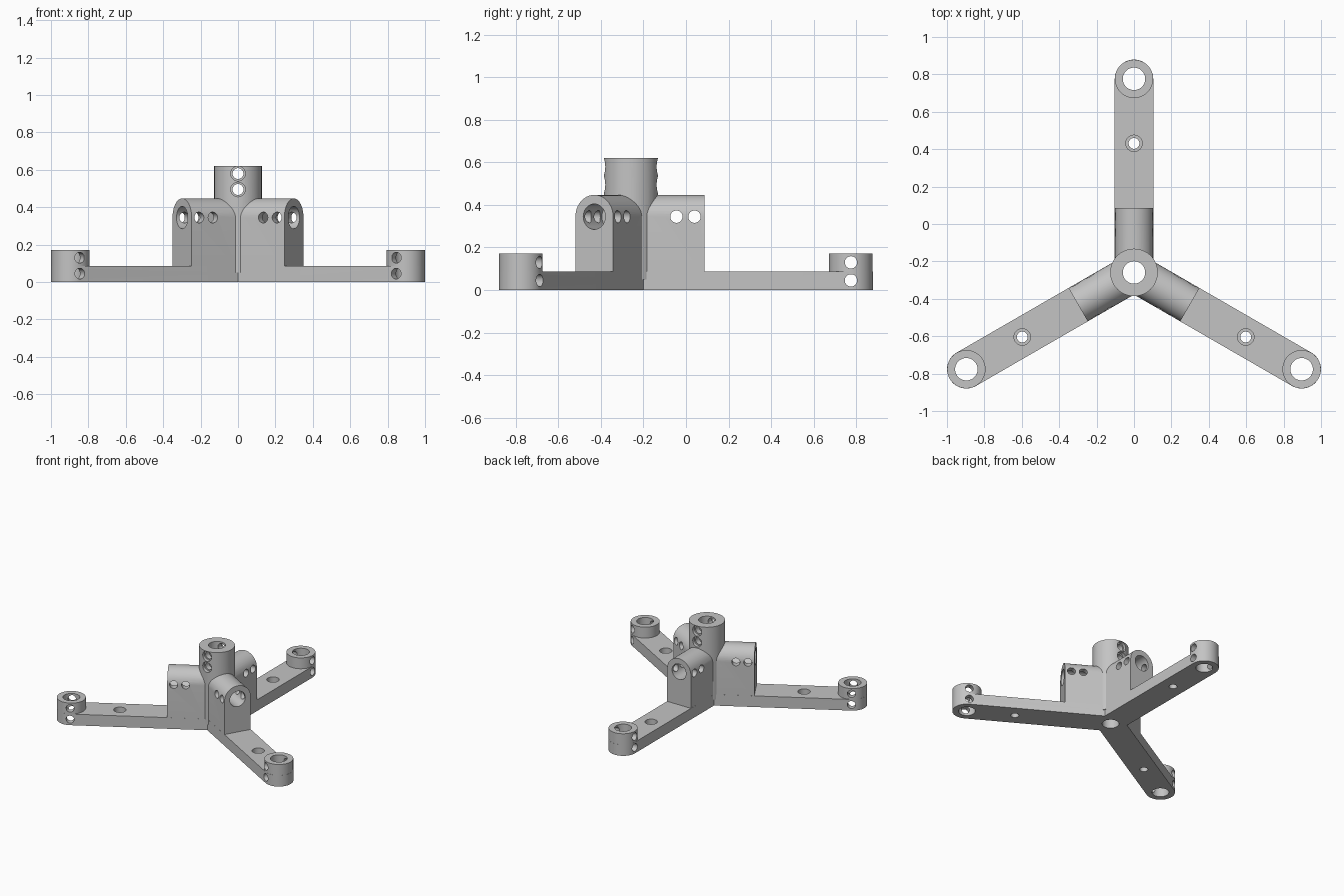
import bpy, bmesh, math
from math import pi, cos, sin
from mathutils import Matrix, Vector

cube = bpy.data.objects.get("Cube")
if cube:
    bpy.data.objects.remove(cube, do_unlink=True)

# Main dimensions
HALF = 0.103        # half width of an arm
INNER = HALF - 0.0005   # raised parts sit a hair inside the base edge
REACH = 1.035       # hub centre to foot centre
ARM_TOP = 0.087
FOOT_TOP = 0.172
BLOCK_START = 0.065
BLOCK_END = 0.345
BORE_Z = 0.345
COLUMN_TOP = 0.62
SCREW = 0.69        # hub centre to screw hole
BORE = 0.06
PIN = 0.029
HUB = Matrix.Translation((0, -0.259, 0))
ARMS = [HUB @ Matrix.Rotation(math.radians(d), 4, "Z") for d in (90, 210, 330)]

grey = bpy.data.materials.new("plain grey")
grey.use_nodes = True
grey.diffuse_color = (0.55, 0.55, 0.55, 1)
grey.node_tree.nodes["Principled BSDF"].inputs["Base Color"].default_value = grey.diffuse_color


def prism(name, outline, depth, place):
    """Extrude a closed 3D outline along a vector, then place it."""
    bm = bmesh.new()
    face = bm.faces.new([bm.verts.new(p) for p in outline])
    moved = bmesh.ops.extrude_face_region(bm, geom=[face])["geom"]
    bmesh.ops.translate(bm, vec=depth, verts=[v for v in moved if isinstance(v, bmesh.types.BMVert)])
    bmesh.ops.transform(bm, matrix=place, verts=bm.verts)
    bmesh.ops.recalc_face_normals(bm, faces=bm.faces)
    mesh = bpy.data.meshes.new(name)
    bm.to_mesh(mesh)
    bm.free()
    mesh.materials.append(grey)
    obj = bpy.data.objects.new(name, mesh)
    bpy.context.collection.objects.link(obj)
    return obj


def rod(start, end, radius, place, name="hole_cutter", sides=48):
    """Cylinder between two points."""
    start, end = Vector(start), Vector(end)
    turn = (end - start).to_track_quat("Z", "Y")
    ring = [start + turn @ Vector((radius * cos(2 * pi * i / sides), radius * sin(2 * pi * i / sides), 0))
            for i in range(sides)]
    return prism(name, ring, end - start, place)


def combine(body, other, operation):
    mod = body.modifiers.new("combine", "BOOLEAN")
    mod.operation, mod.solver, mod.object = operation, "EXACT", other
    bpy.context.view_layer.objects.active = body
    bpy.ops.object.modifier_apply(modifier=mod.name)
    bpy.data.objects.remove(other, do_unlink=True)


def arc(first, last, steps=24):
    return [first + (last - first) * i / steps for i in range(steps + 1)]


# Three-armed flat base with round ends, drawn as one outline
lobe = [Vector((HALF / math.sqrt(3), -HALF, 0))]
lobe += [Vector((REACH + HALF * cos(a), HALF * sin(a), 0)) for a in arc(-pi / 2, pi / 2)]
star = [place @ p for place in ARMS for p in lobe]
body = prism("tripod_bracket", star, (0, 0, ARM_TOP), Matrix())

# Central column, then an arched socket block and a round foot on each arm
combine(body, rod((0, 0, 0.05), (0, 0, COLUMN_TOP), 0.127, HUB, "column", 64), "UNION")
arch = [(BLOCK_START, -INNER, 0.03), (BLOCK_START, INNER, 0.03)]
arch += [(BLOCK_START, INNER * cos(a), BORE_Z + INNER * sin(a)) for a in arc(0, pi)]
for place in ARMS:
    combine(body, prism("socket_block", arch, (BLOCK_END - BLOCK_START, 0, 0), place), "UNION")
    combine(body, rod((REACH, 0, 0.04), (REACH, 0, FOOT_TOP), INNER, place, "foot"), "UNION")

# Column bore and counterbored pin holes
combine(body, rod((0, 0, -0.1), (0, 0, 0.8), BORE, HUB), "DIFFERENCE")
for z in (0.495, 0.58):
    combine(body, rod((0, -0.3, z), (0, 0.3, z), PIN, HUB, sides=32), "DIFFERENCE")
    for side in (-1, 1):
        combine(body, rod((0, side * 0.1, z), (0, side * 0.3, z), 0.039, HUB, sides=32), "DIFFERENCE")

# Foot bore, socket bore, counterbored screw hole and cross pin holes on each arm
cross = [(REACH, 0.045), (REACH, 0.13), (0.214, BORE_Z), (0.299, BORE_Z)]
for place in ARMS:
    cutters = [
        rod((REACH, 0, -0.1), (REACH, 0, 0.3), BORE, place),
        rod((0.17, 0, BORE_Z), (0.5, 0, BORE_Z), BORE, place),
        rod((SCREW, 0, -0.1), (SCREW, 0, 0.2), PIN, place),
        rod((SCREW, 0, 0.04), (SCREW, 0, 0.2), 0.044, place),
    ]
    cutters += [rod((x, -0.2, z), (x, 0.2, z), PIN, place, sides=32) for x, z in cross]
    for cutter in cutters:
        combine(body, cutter, "DIFFERENCE")

bpy.ops.object.select_all(action="DESELECT")
body.select_set(True)
bpy.context.view_layer.objects.active = body
bpy.ops.object.shade_smooth_by_angle(angle=math.radians(30))
